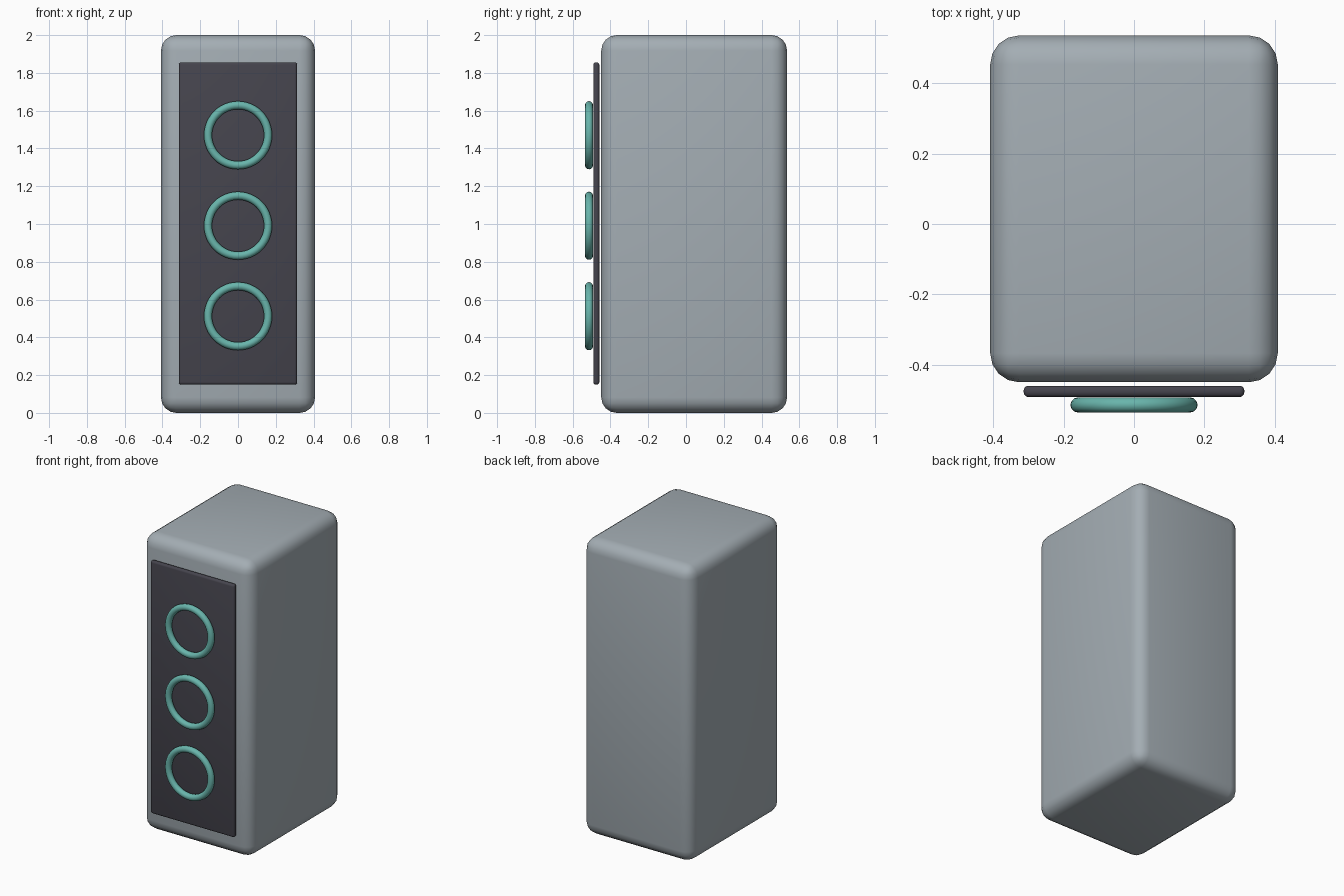
import bpy
import math

if "Cube" in bpy.data.objects:
    bpy.data.objects.remove(bpy.data.objects["Cube"])


def material(name, color):
    mat = bpy.data.materials.new(name)
    mat.diffuse_color = (*color, 1.0)
    mat.use_nodes = True
    mat.node_tree.nodes["Principled BSDF"].inputs["Base Color"].default_value = mat.diffuse_color
    return mat


def finish(obj, name, mat):
    obj.name = name
    obj.data.materials.append(mat)
    bpy.ops.object.shade_smooth_by_angle(angle=math.radians(40))


def rounded_box(name, center, size, radius, segments, mat):
    bpy.ops.mesh.primitive_cube_add(size=1, location=center)
    obj = bpy.context.object
    obj.scale = size
    bpy.ops.object.transform_apply(location=False, rotation=False, scale=True)
    bevel = obj.modifiers.new("rounded_edges", 'BEVEL')
    bevel.width = radius
    bevel.segments = segments
    bpy.ops.object.modifier_apply(modifier=bevel.name)
    finish(obj, name, mat)


grey = material("cabinet_grey", (0.37, 0.42, 0.455))
charcoal = material("panel_charcoal", (0.06, 0.058, 0.075))
teal = material("ring_teal", (0.14, 0.46, 0.41))

# Cabinet with soft edges
rounded_box("cabinet", (0, 0.043, 1.0), (0.816, 0.984, 2.0), 0.082, 4, grey)

# Thin front panel, floating just ahead of the cabinet
rounded_box("front_panel", (0, -0.475, 1.003), (0.626, 0.032, 1.706), 0.013, 3, charcoal)

# Three speaker rings
for i, z in enumerate((0.512, 0.991, 1.47)):
    bpy.ops.mesh.primitive_torus_add(
        location=(0, -0.5135, z), rotation=(math.pi / 2, 0, 0),
        major_radius=0.159, minor_radius=0.0215,
        major_segments=48, minor_segments=12)
    finish(bpy.context.object, f"speaker_ring_{i + 1}", teal)
